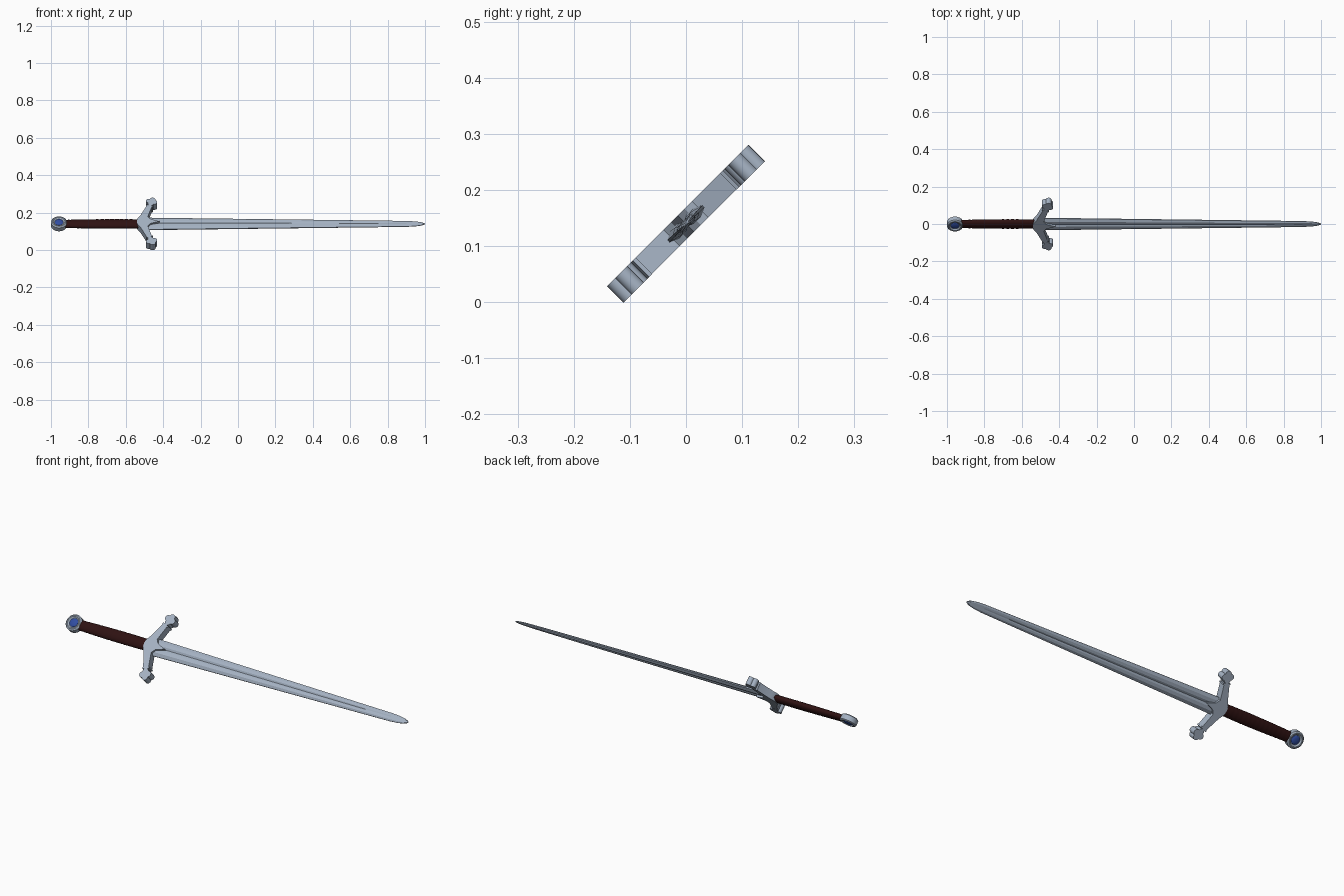
import bpy, bmesh, math
from mathutils import Matrix, Vector

if "Cube" in bpy.data.objects:
    bpy.data.objects.remove(bpy.data.objects["Cube"])

# Local frame: x along the sword, y across the width, z through the thickness.
# Everything is then rolled 45 degrees about x and lifted.
POSE = Matrix.Translation((0, 0, 0.14)) @ Matrix.Rotation(math.radians(45), 4, 'X')


def material(name, rgb):
    m = bpy.data.materials.new(name)
    m.diffuse_color = (*rgb, 1)
    m.use_nodes = True
    m.node_tree.nodes["Principled BSDF"].inputs["Base Color"].default_value = m.diffuse_color
    return m


STEEL = material("steel", (0.38, 0.45, 0.55))
LEATHER = material("dark_leather", (0.028, 0.006, 0.006))
BLUE = material("blue_gem", (0.03, 0.075, 0.36))


def finish(name, bm, mat, angle=30):
    bmesh.ops.remove_doubles(bm, verts=bm.verts, dist=1e-5)
    bmesh.ops.recalc_face_normals(bm, faces=bm.faces)
    bm.transform(POSE)
    me = bpy.data.meshes.new(name)
    bm.to_mesh(me)
    bm.free()
    me.materials.append(mat)
    ob = bpy.data.objects.new(name, me)
    bpy.context.collection.objects.link(ob)
    bpy.context.view_layer.objects.active = ob
    ob.select_set(True)
    bpy.ops.object.shade_smooth_by_angle(angle=math.radians(angle))
    ob.select_set(False)
    return ob


def loft(bm, rings):
    """Skin a list of closed rings and cap both ends."""
    vs = [[bm.verts.new(p) for p in r] for r in rings]
    n = len(vs[0])
    for a, b in zip(vs, vs[1:]):
        for i in range(n):
            bm.faces.new((a[i], a[(i + 1) % n], b[(i + 1) % n], b[i]))
    bm.faces.new(vs[0])
    bm.faces.new(vs[-1])


def slab(bm, outline, h):
    loft(bm, [[(x, y, z) for x, y in outline] for z in (-h, h)])


def disc(bm, cx, cy, r, h, seg=20):
    slab(bm, [(cx + r * math.cos(2 * math.pi * i / seg),
               cy + r * math.sin(2 * math.pi * i / seg)) for i in range(seg)], h)


# Blade: bevelled edges and a central fuller that fades toward the tip
def blade_ring(x, w, t, fuller):
    half = [(1, 0.25), (0.62, 1), (0.25, 1), (0, 1 - fuller),
            (-0.25, 1), (-0.62, 1), (-1, 0.25)]
    pts = half + [(-a, -b) for a, b in half]
    return [(x, a * w, b * t) for a, b in pts]


bm = bmesh.new()
loft(bm, [blade_ring(*s) for s in (
    (-0.52, 0.045, 0.0105, 0.45), (0.3, 0.031, 0.009, 0.45),
    (0.75, 0.0235, 0.007, 0.3), (0.90, 0.021, 0.006, 0.0),
    (0.95, 0.0175, 0.005, 0.0), (0.98, 0.012, 0.004, 0.0),
    (0.995, 0.006, 0.003, 0.0), (1.0, 0.0015, 0.0015, 0.0))])
finish("blade", bm, STEEL, 8)

# Guard: swept arms with a pointed langet over the blade
half = [(-0.538, 0.022), (-0.522, 0.044), (-0.486, 0.123), (-0.460, 0.113),
        (-0.482, 0.036), (-0.468, 0.017), (-0.42, 0.0)]
outline = [(-0.541, 0)] + half + [(x, -y) for x, y in reversed(half[:-1])]
bm = bmesh.new()
slab(bm, outline, 0.0205)
finish("guard", bm, STEEL)

# Collar and four-lobed end on each arm
centre = Vector((-0.462, 0.148))
along = Vector((0.053, 0.148)).normalized()
across = Vector((along.y, -along.x))
for side, label in ((1, "upper"), (-1, "lower")):
    bm = bmesh.new()
    for d in (along, -along, across, -across):
        p = centre + d * 0.0155
        disc(bm, p.x, p.y * side, 0.0155, 0.021)
    finish(label + "_guard_lobes", bm, STEEL)
    bm = bmesh.new()
    c = centre - along * 0.034
    corners = [c + across * a * 0.018 + along * b * 0.004
               for a, b in ((1, 1), (-1, 1), (-1, -1), (1, -1))]
    slab(bm, [(p.x, p.y * side) for p in corners], 0.021)
    finish(label + "_guard_collar", bm, STEEL)

# Grip: oval, slightly swollen, with fine wrap ridges
bm = bmesh.new()
rings = []
N = 60
for k in range(N + 1):
    f = k / N
    s = 0.86 + 0.14 * math.sin(math.pi * min(1, f * 0.75)) - (0.03 if k % 4 == 0 else 0)
    rings.append([(-0.922 + 0.39 * f, 0.031 * s * math.cos(2 * math.pi * i / 24),
                   0.0185 * s * math.sin(2 * math.pi * i / 24)) for i in range(24)])
loft(bm, rings)
finish("grip", bm, LEATHER, 40)


# Pommel: wheel with a raised rim and a dished face on both sides
def lathe(profile, cx=-0.957, seg=36):
    return [[(cx + r * math.cos(2 * math.pi * i / seg),
              r * math.sin(2 * math.pi * i / seg), z) for i in range(seg)]
            for r, z in profile]


face = [(0.024, 0.012), (0.031, 0.018), (0.036, 0.018), (0.043, 0.013)]
bm = bmesh.new()
loft(bm, lathe(face + [(r, -z) for r, z in reversed(face)]))
finish("pommel", bm, STEEL)

# Domed gem set in each face of the pommel
for side, label in ((1, "front"), (-1, "back")):
    bm = bmesh.new()
    loft(bm, lathe([(r, z * side) for r, z in (
        (0.0225, 0.010), (0.0225, 0.0135), (0.019, 0.016), (0.012, 0.018), (0.004, 0.0188))]))
    finish(label + "_gem", bm, BLUE, 40)
